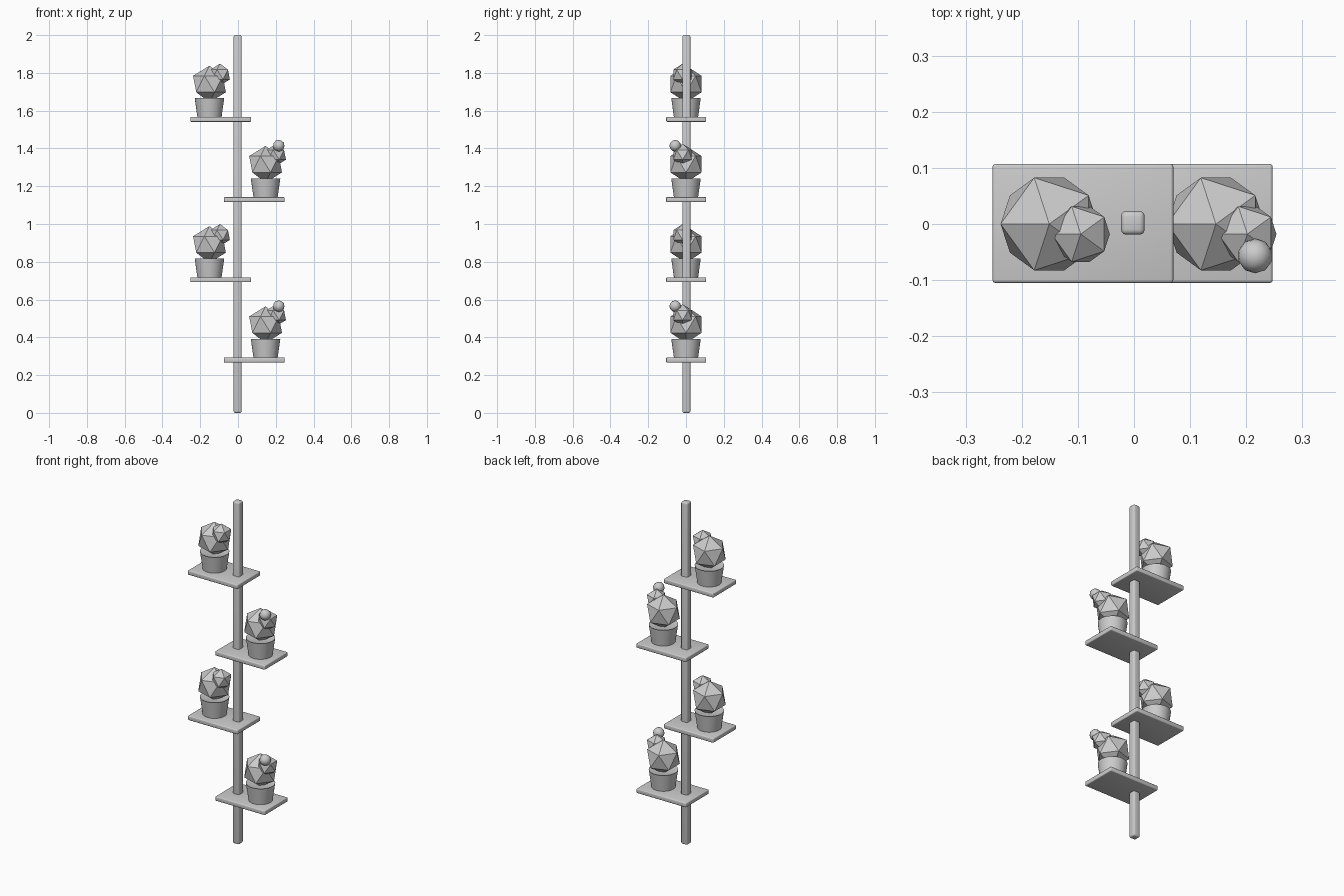
import bpy, bmesh, math
from mathutils import Matrix

if "Cube" in bpy.data.objects:
    bpy.data.objects.remove(bpy.data.objects["Cube"], do_unlink=True)

grey = bpy.data.materials.new("plain_grey")
grey.use_nodes = True
grey.diffuse_color = (0.6, 0.6, 0.6, 1)
grey.node_tree.nodes["Principled BSDF"].inputs["Base Color"].default_value = (0.6, 0.6, 0.6, 1)


def add_part(name, bm, location, smooth=None):
    """Turn a bmesh into a named object, optionally smooth below an angle."""
    mesh = bpy.data.meshes.new(name)
    bm.to_mesh(mesh)
    bm.free()
    mesh.materials.append(grey)
    obj = bpy.data.objects.new(name, mesh)
    bpy.context.collection.objects.link(obj)
    obj.location = location
    if smooth:
        bpy.ops.object.select_all(action="DESELECT")
        obj.select_set(True)
        bpy.context.view_layer.objects.active = obj
        bpy.ops.object.shade_smooth_by_angle(angle=math.radians(smooth))
    return obj


def rounded_box(name, size, location, radius):
    bm = bmesh.new()
    bmesh.ops.create_cube(bm, size=1)
    bmesh.ops.scale(bm, vec=size, verts=bm.verts)
    bmesh.ops.bevel(bm, geom=bm.edges[:], offset=radius, segments=3,
                    profile=0.5, affect="EDGES")
    return add_part(name, bm, location, 35)


def ico_ball(name, radius, location, detail=1, smooth=None):
    bm = bmesh.new()
    bmesh.ops.create_icosphere(bm, subdivisions=detail, radius=radius,
                               matrix=Matrix.Rotation(math.pi, 4, "Z"))
    return add_part(name, bm, location, smooth)


def flower_pot(name, bottom, top, height, location):
    bm = bmesh.new()
    bmesh.ops.create_cone(bm, cap_ends=True, segments=32, radius1=bottom,
                          radius2=top, depth=height)
    # Rim with slightly sunken soil
    bm.normal_update()
    lid = max(bm.faces, key=lambda f: f.calc_center_median().z)
    bmesh.ops.inset_region(bm, faces=[lid], thickness=0.008)
    bmesh.ops.translate(bm, vec=(0, 0, -0.004), verts=lid.verts)
    return add_part(name, bm, location, 40)


# Upright pole
rounded_box("pole", (0.042, 0.042, 2), (-0.002, 0.002, 1), 0.009)

# Four shelves alternating sides, each carrying a potted cactus
for i, level in enumerate(("lowest", "lower", "upper", "highest")):
    z = 0.28 + i * 0.4247
    on_left = i % 2 == 0
    shelf_x = 0.086 if on_left else -0.091
    plant_x = 0.146 if on_left else -0.151
    rounded_box(level + "_shelf", (0.322, 0.212, 0.026), (shelf_x, 0.001, z), 0.005)
    flower_pot(level + "_pot", 0.064, 0.078, 0.1, (plant_x, 0, z + 0.062))
    ico_ball(level + "_cactus", 0.097, (plant_x, 0, z + 0.187))
    ico_ball(level + "_cactus_shoot", 0.058, (plant_x + 0.056, -0.018, z + 0.237))
    if on_left:
        ico_ball(level + "_cactus_bud", 0.031, (0.216, -0.057, z + 0.285), 2, 60)
